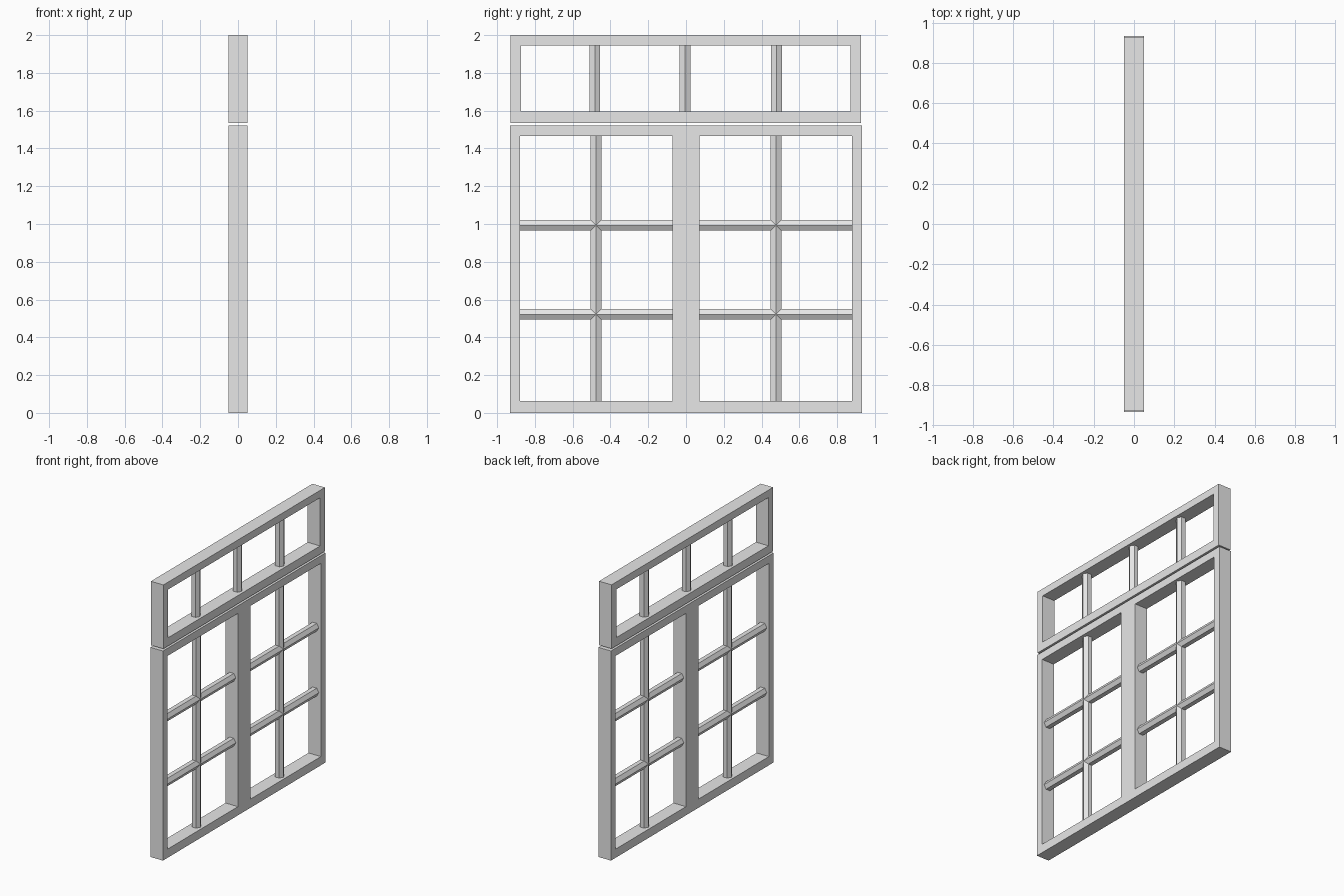
import bpy, bmesh, math
from mathutils import Matrix, Vector

cube = bpy.data.objects.get("Cube")
if cube:
    bpy.data.objects.remove(cube, do_unlink=True)

HALF_DEPTH = 0.05
BAR_RADIUS = 0.033

grey = bpy.data.materials.new("light grey")
grey.use_nodes = True
grey.diffuse_color = (0.8, 0.8, 0.8, 1)
grey.node_tree.nodes["Principled BSDF"].inputs["Base Color"].default_value = (0.8, 0.8, 0.8, 1)


def finish(bm, name):
    bmesh.ops.recalc_face_normals(bm, faces=bm.faces)
    mesh = bpy.data.meshes.new(name)
    bm.to_mesh(mesh)
    bm.free()
    mesh.materials.append(grey)
    obj = bpy.data.objects.new(name, mesh)
    bpy.context.collection.objects.link(obj)


def frame(name, ys, zs):
    """Flat frame on a grid of lines; cells with two odd indices are open."""
    bm = bmesh.new()
    grid = [[bm.verts.new((-HALF_DEPTH, y, z)) for z in zs] for y in ys]
    for i in range(len(ys) - 1):
        for j in range(len(zs) - 1):
            if not (i % 2 and j % 2):
                bm.faces.new((grid[i][j], grid[i + 1][j],
                              grid[i + 1][j + 1], grid[i][j + 1]))
    ret = bmesh.ops.extrude_face_region(bm, geom=bm.faces[:], use_keep_orig=True)
    moved = [g for g in ret["geom"] if isinstance(g, bmesh.types.BMVert)]
    bmesh.ops.translate(bm, verts=moved, vec=(2 * HALF_DEPTH, 0, 0))
    finish(bm, name)


def bar(name, start, end):
    """Six-sided glazing bar with a ridge towards each face of the window."""
    a, b = Vector((0, *start)), Vector((0, *end))
    bm = bmesh.new()
    bmesh.ops.create_cone(bm, cap_ends=True, segments=6, radius1=BAR_RADIUS,
                          radius2=BAR_RADIUS, depth=(b - a).length)
    # Put a corner of the hexagon on the x axis
    bm.verts.ensure_lookup_table()
    corner = bm.verts[0].co
    bm.transform(Matrix.Rotation(-math.atan2(corner.y, corner.x), 4, "Z"))
    if abs(b.y - a.y) > abs(b.z - a.z):
        bm.transform(Matrix.Rotation(math.pi / 2, 4, "X"))
    bm.transform(Matrix.Translation((a + b) / 2))
    finish(bm, name)


# Upper transom light
frame("transom_frame", (-0.928, -0.874, 0.871, 0.926), (1.536, 1.596, 1.946, 2.0))
for i, y in enumerate((-0.483, -0.005, 0.479)):
    bar(f"transom_bar_{i + 1}", (y, 1.591), (y, 1.951))

# Lower pair of casements with a shared centre stile
frame("casement_frame", (-0.933, -0.88, -0.072, 0.072, 0.88, 0.933),
      (0.0, 0.063, 1.466, 1.522))
for side, s in (("right", -1), ("left", 1)):
    y = s * 0.476
    bar(f"casement_upright_{side}", (y, 0.058), (y, 1.471))
    for level, z in (("lower", 0.522), ("upper", 0.993)):
        bar(f"casement_crossbar_{level}_{side}", (s * 0.067, z), (s * 0.885, z))
